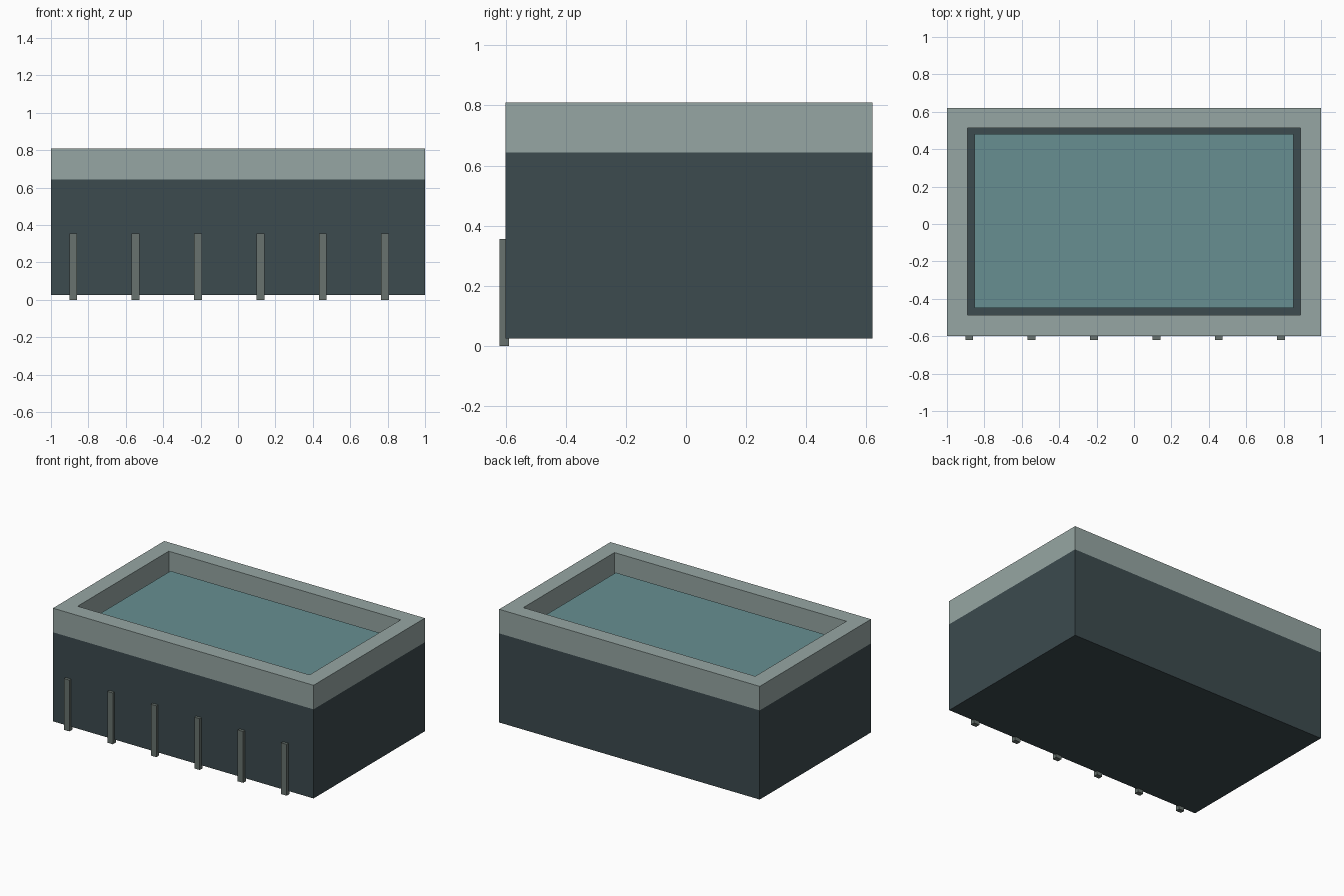
import bpy
import bmesh

cube = bpy.data.objects.get("Cube")
if cube:
    bpy.data.objects.remove(cube, do_unlink=True)


def make_material(name, rgb):
    mat = bpy.data.materials.new(name)
    mat.use_nodes = True
    color = (*rgb, 1.0)
    mat.diffuse_color = color
    mat.node_tree.nodes["Principled BSDF"].inputs["Base Color"].default_value = color
    return mat


def finish(name, bm, mat):
    bmesh.ops.recalc_face_normals(bm, faces=bm.faces)
    mesh = bpy.data.meshes.new(name)
    bm.to_mesh(mesh)
    bm.free()
    mesh.materials.append(mat)
    obj = bpy.data.objects.new(name, mesh)
    bpy.context.collection.objects.link(obj)
    return obj


def box(name, x, y, z, mat):
    """Box from (low, high) ranges on each axis."""
    bm = bmesh.new()
    bmesh.ops.create_cube(bm, size=1)
    for v in bm.verts:
        v.co = [r[0] if c < 0 else r[1] for c, r in zip(v.co, (x, y, z))]
    return finish(name, bm, mat)


def frame(name, outer, inner, z, mat):
    """Rectangular ring; outer and inner are (x0, x1, y0, y1)."""
    bm = bmesh.new()

    def loop(rect, height):
        x0, x1, y0, y1 = rect
        return [bm.verts.new((x, y, height))
                for x, y in ((x0, y0), (x1, y0), (x1, y1), (x0, y1))]

    rings = [loop(outer, z[0]), loop(outer, z[1]), loop(inner, z[1]), loop(inner, z[0])]
    for a, b in zip(rings, rings[1:] + rings[:1]):
        for i in range(4):
            j = (i + 1) % 4
            bm.faces.new((a[i], a[j], b[j], b[i]))
    return finish(name, bm, mat)


dark_slate = make_material("dark slate", (0.045, 0.069, 0.077))
pale_stone = make_material("pale stone", (0.305, 0.381, 0.366))
teal = make_material("muted teal", (0.136, 0.275, 0.284))
grey_green = make_material("grey green", (0.138, 0.171, 0.156))

# Main block, parapet and recessed panel
box("body", (-1, 1), (-0.60, 0.62), (0.025, 0.643), dark_slate)
frame("parapet", (-1, 1, -0.60, 0.62), (-0.89, 0.89, -0.487, 0.512), (0.643, 0.81), pale_stone)
box("recessed_panel", (-0.853, 0.853), (-0.45, 0.48), (0.643, 0.695), teal)

# Evenly spaced posts along the front
for i in range(6):
    cx = -0.881 + i * 0.3335
    box(f"front_post_{i + 1}", (cx - 0.021, cx + 0.021), (-0.62, -0.588), (0, 0.356), grey_green)
